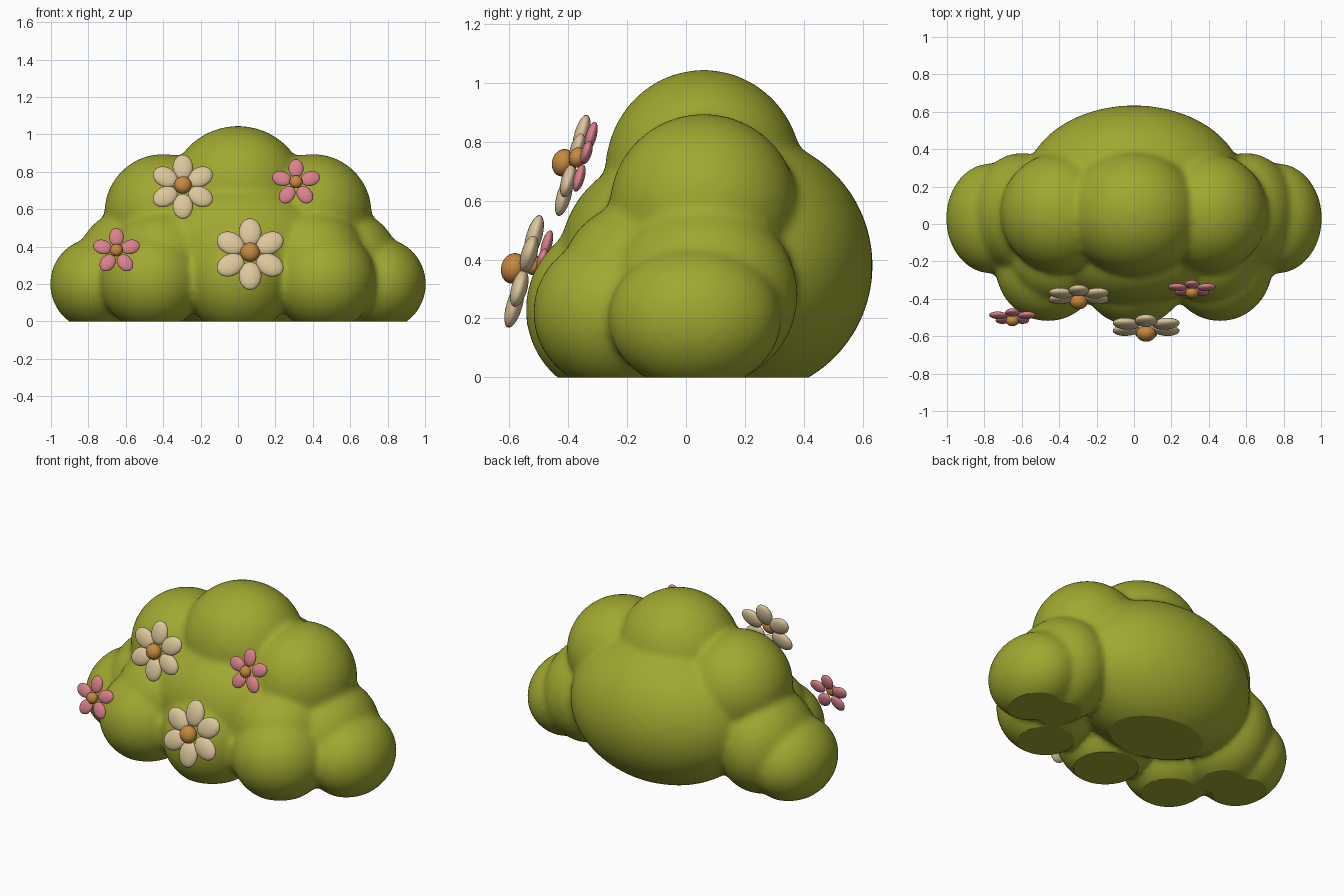
import bpy, bmesh
from math import radians, tau
from mathutils import Matrix, Vector

cube = bpy.data.objects.get("Cube")
if cube:
    bpy.data.objects.remove(cube)


def material(name, rgb):
    m = bpy.data.materials.new(name)
    m.use_nodes = True
    m.diffuse_color = (*rgb, 1)
    m.node_tree.nodes["Principled BSDF"].inputs["Base Color"].default_value = (*rgb, 1)
    return m


leaf = material("leaf green", (0.35, 0.39, 0.03))
cream = material("cream petal", (0.72, 0.57, 0.33))
pink = material("pink petal", (0.70, 0.22, 0.26))
amber = material("amber centre", (0.56, 0.25, 0.05))


def ellipsoid(bm, matrix, radii, u=24, v=14):
    scale = Matrix.Diagonal((*radii, 1))
    bmesh.ops.create_uvsphere(bm, u_segments=u, v_segments=v, radius=1, matrix=matrix @ scale)


def finish(name, bm, mat):
    mesh = bpy.data.meshes.new(name)
    bm.to_mesh(mesh)
    bm.free()
    mesh.materials.append(mat)
    for p in mesh.polygons:
        p.use_smooth = True
    ob = bpy.data.objects.new(name, mesh)
    bpy.context.collection.objects.link(ob)
    return ob


# Foliage lobes: centre, radii, mirrored to both sides
lobes = [
    ((0, 0.06, 0.70), (0.36, 0.335, 0.345), False),      # crown
    ((0, 0.20, 0.38), (0.59, 0.435, 0.44), False),       # back mass
    ((0, -0.09, 0.40), (0.50, 0.34, 0.35), False),       # core
    ((0, -0.25, 0.23), (0.29, 0.295, 0.30), False),      # front middle
    ((0.40, 0.06, 0.58), (0.315, 0.32, 0.315), True),    # shoulders
    ((0.46, -0.23, 0.22), (0.28, 0.29, 0.27), True),     # front sides
    ((0.40, -0.14, 0.36), (0.28, 0.28, 0.24), True),     # upper front sides
    ((0.60, 0.06, 0.28), (0.27, 0.32, 0.31), True),      # inner flanks
    ((0.765, 0.03, 0.20), (0.24, 0.295, 0.245), True),   # outer flanks
]
bm = bmesh.new()
for centre, radii, mirrored in lobes:
    for side in ((1, -1) if mirrored else (1,)):
        c = Vector((centre[0] * side, centre[1], centre[2]))
        ellipsoid(bm, Matrix.Translation(c), radii, 48, 32)
bush = finish("bush_foliage", bm, leaf)

# Blend the lobes into one soft surface
remesh = bush.modifiers.new("Blend", 'REMESH')
remesh.mode = 'VOXEL'
remesh.voxel_size = 0.018
remesh.use_smooth_shade = True
smooth = bush.modifiers.new("Soften", 'SMOOTH')
smooth.factor = 0.5
smooth.iterations = 10
bpy.context.view_layer.update()
blended = bush.evaluated_get(bpy.context.evaluated_depsgraph_get())

# Flat base
bm = bmesh.new()
bm.from_mesh(blended.to_mesh())
blended.to_mesh_clear()
bush.modifiers.clear()
cut = bmesh.ops.bisect_plane(bm, geom=bm.verts[:] + bm.edges[:] + bm.faces[:],
                             plane_co=(0, 0, 0), plane_no=(0, 0, -1), clear_outer=True)
rim = [e for e in cut["geom_cut"] if isinstance(e, bmesh.types.BMEdge)]
base = bmesh.ops.contextual_create(bm, geom=rim)["faces"]
for f in bm.faces:
    f.smooth = True
for f in base:
    f.smooth = False
for e in rim:
    e.smooth = False
bm.to_mesh(bush.data)
bm.free()


# Flowers: petals around a ball, leaning back against the bush
def flower(name, location, size, count, mat):
    frame = Matrix.Translation(location) @ Matrix.Rotation(radians(74), 4, 'X')
    bm = bmesh.new()
    for k in range(count):
        spin = Matrix.Rotation(tau * k / count, 4, 'Z')
        out = Matrix.Translation((0, size * 0.62, 0))
        ellipsoid(bm, frame @ spin @ out, (size * 0.31, size * 0.40, size * 0.14))
    finish(name + "_petals", bm, mat)
    bm = bmesh.new()
    ball = Matrix.Translation((0, 0, size * 0.19))
    ellipsoid(bm, frame @ ball, (size * 0.27, size * 0.27, size * 0.22))
    finish(name + "_centre", bm, amber)


flower("large_cream_flower", (0.065, -0.55, 0.36), 0.195, 6, cream)
flower("upper_cream_flower", (-0.295, -0.385, 0.72), 0.175, 6, cream)
flower("upper_pink_flower", (0.31, -0.345, 0.74), 0.13, 5, pink)
flower("side_pink_flower", (-0.65, -0.495, 0.375), 0.127, 5, pink)
